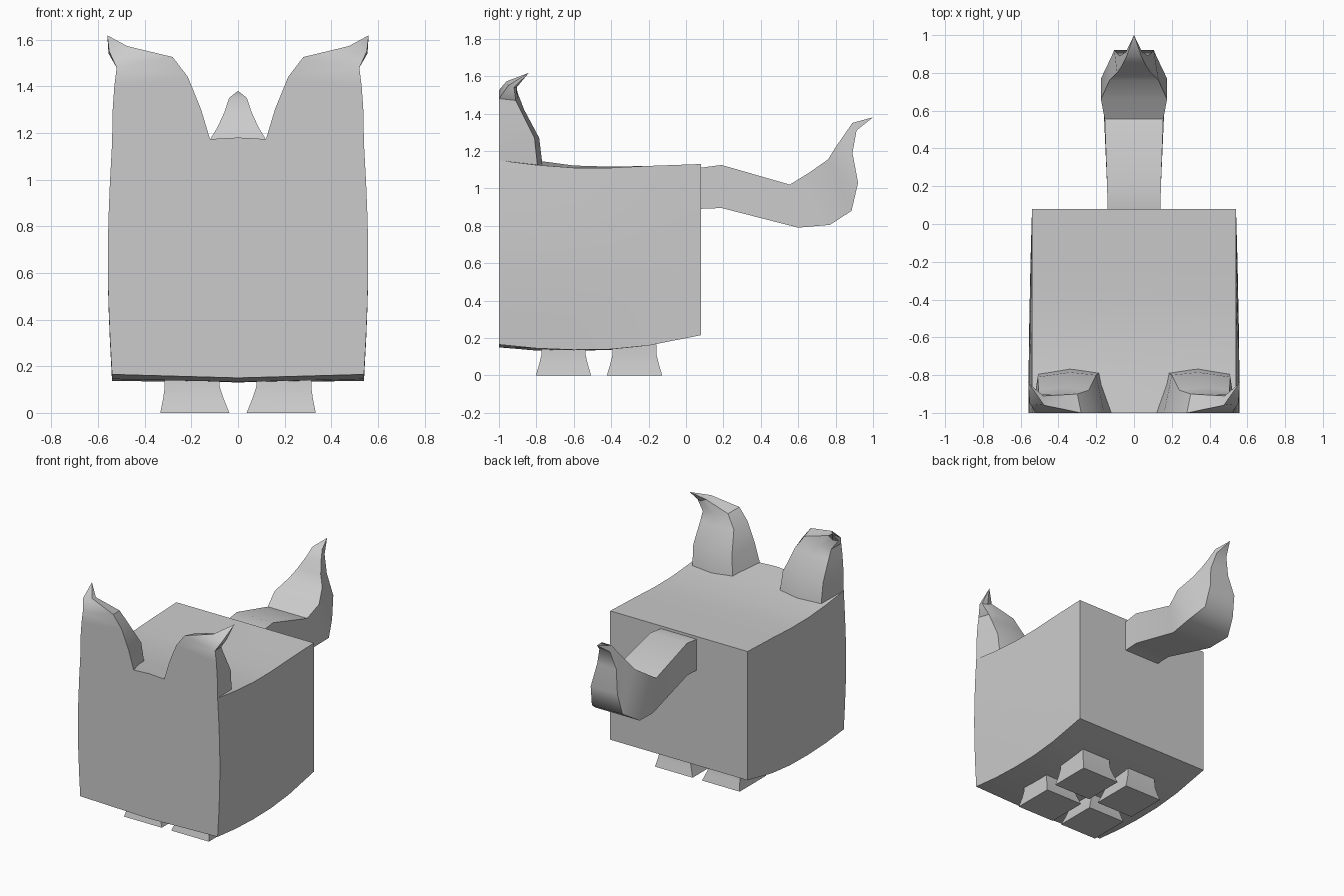
import bpy, bmesh, math

if "Cube" in bpy.data.objects:
    bpy.data.objects.remove(bpy.data.objects["Cube"])

grey = bpy.data.materials.new("plain grey")
grey.use_nodes = True
grey.diffuse_color = (0.6, 0.6, 0.6, 1)
grey.node_tree.nodes["Principled BSDF"].inputs["Base Color"].default_value = (0.6, 0.6, 0.6, 1)


def loft(name, rings, tip=None, angle=35):
    """Skin a list of equal rings, capped or drawn to a tip."""
    bm = bmesh.new()
    loops = [[bm.verts.new(p) for p in ring] for ring in rings]
    n = len(loops[0])
    for a, b in zip(loops, loops[1:]):
        for i in range(n):
            j = (i + 1) % n
            bm.faces.new((a[i], a[j], b[j], b[i]))
    bm.faces.new(loops[0][::-1])
    if tip:
        end = bm.verts.new(tip)
        for i in range(n):
            bm.faces.new((loops[-1][i], loops[-1][(i + 1) % n], end))
    else:
        bm.faces.new(loops[-1])
    bmesh.ops.recalc_face_normals(bm, faces=bm.faces)
    mesh = bpy.data.meshes.new(name)
    bm.to_mesh(mesh)
    bm.free()
    mesh.materials.append(grey)
    obj = bpy.data.objects.new(name, mesh)
    bpy.context.collection.objects.link(obj)
    bpy.ops.object.select_all(action='DESELECT')
    obj.select_set(True)
    bpy.context.view_layer.objects.active = obj
    bpy.ops.object.shade_smooth_by_angle(angle=math.radians(angle))
    return obj


# Body: boxy sections with bulging sides and a crowned top
def body_ring(y, low, high, bulge, crown):
    w, steps = 0.54, 6
    side = []
    for i in range(steps + 1):
        t = i / steps
        side.append((w + bulge * math.sin(math.pi * t), y, low + (high - low) * t))
    left = [(-x, y, z) for x, y, z in reversed(side)]
    return [(0, y, low - 0.015 * crown)] + side + [(0, y, high + 0.03 * crown)] + left


loft("body", [body_ring(*s) for s in (
    (-1.0, 0.165, 1.15, 0.018, 1),
    (-0.8, 0.145, 1.125, 0.018, 0.8),
    (-0.6, 0.137, 1.11, 0.016, 0.4),
    (-0.4, 0.14, 1.11, 0.012, 0.2),
    (-0.2, 0.16, 1.12, 0.008, 0),
    (0.08, 0.215, 1.13, 0, 0))])

# Ears: flat fronts, rounded backs, hooked tips
ear = [
    [(.11, -1, 1.14), (.54, -1, 1.14), (.505, -.79, 1.08), (.34, -.762, 1.08), (.18, -.785, 1.08)],
    [(.158, -1, 1.3), (.537, -1, 1.3), (.51, -.81, 1.27), (.34, -.785, 1.27), (.2, -.8, 1.27)],
    [(.215, -1, 1.44), (.53, -1, 1.4), (.505, -.88, 1.41), (.37, -.865, 1.42), (.24, -.88, 1.42)],
    [(.28, -1, 1.525), (.52, -1, 1.48), (.505, -.91, 1.47), (.42, -.9, 1.48), (.3, -.9, 1.51)],
    [(.475, -.96, 1.572), (.552, -.95, 1.55), (.555, -.92, 1.54), (.52, -.905, 1.54), (.48, -.91, 1.56)],
]
tip = (.56, -.84, 1.618)
for name, s in (("left_ear", 1), ("right_ear", -1)):
    loft(name, [[(s * x, y, z) for x, y, z in ring] for ring in ear], (s * tip[0], tip[1], tip[2]))

# Legs: short flared blocks
for end, cy in (("front", -0.655), ("back", -0.275)):
    for name, s in (("left", 1), ("right", -1)):
        rings = []
        for z, h in ((0, 0.148), (0.06, 0.13), (0.11, 0.118), (0.19, 0.115)):
            cx = s * (0.185 + 0.1 * min(z, 0.14))
            rings.append([(cx + a * h, cy + b * h, z) for a, b in ((-1, -1), (1, -1), (1, 1), (-1, 1))])
        loft(f"{end}_{name}_leg", rings)

# Tail: upper point, lower point and their half widths
tail = (
    ((.06, 1.108), (.06, .89), .14, .14),
    ((.19, 1.125), (.19, .895), .142, .142),
    ((.555, 1.02), (.6, .79), .155, .16),
    ((.66, 1.085), (.77, .805), .175, .175),
    ((.76, 1.155), (.885, .88), .13, .12),
    ((.80, 1.22), (.92, 1.03), .09, .105),
    ((.845, 1.285), (.89, 1.19), .06, .075),
    ((.89, 1.35), (.912, 1.31), .038, .042),
)
loft("tail", [[(-wt, *top), (wt, *top), (wb, *low), (-wb, *low)] for top, low, wt, wb in tail],
     (0, 1.0, 1.38), 45)
